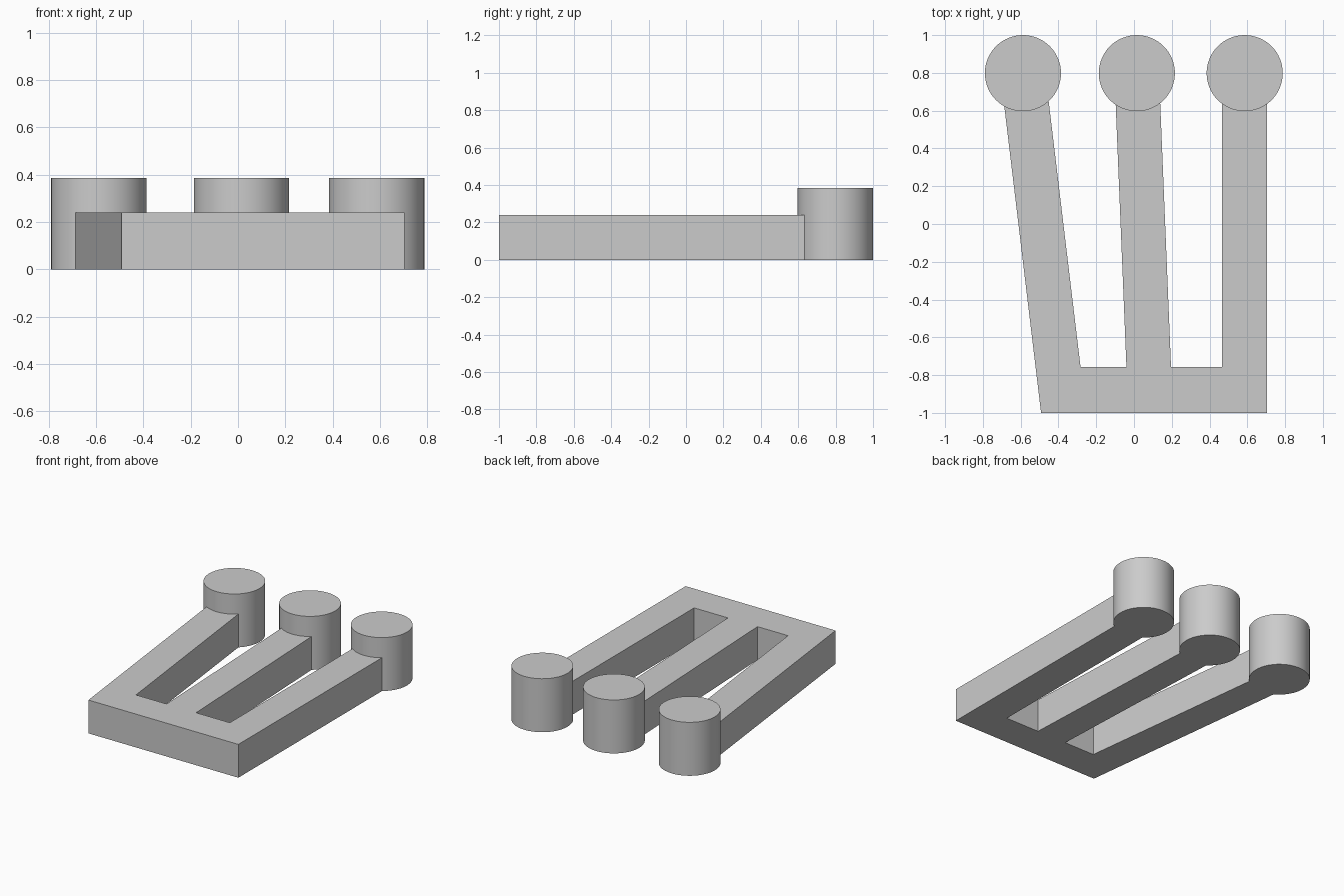
import bpy
import bmesh
import math

if "Cube" in bpy.data.objects:
    bpy.data.objects.remove(bpy.data.objects["Cube"], do_unlink=True)

grey = bpy.data.materials.new("plain grey")
grey.use_nodes = True
colour = (0.6, 0.6, 0.6, 1)
grey.diffuse_color = colour
grey.node_tree.nodes["Principled BSDF"].inputs["Base Color"].default_value = colour

FRAME_HEIGHT = 0.24
POST_HEIGHT = 0.385
POST_RADIUS = 0.2015
POST_Y = 0.7985


def prism(name, outline, height):
    """Extrude a flat outline upwards from the ground."""
    bm = bmesh.new()
    base = bm.faces.new([bm.verts.new((x, y, 0)) for x, y in outline])
    top = bmesh.ops.extrude_face_region(bm, geom=[base], use_keep_orig=True)["geom"]
    bmesh.ops.translate(bm, vec=(0, 0, height),
                        verts=[v for v in top if isinstance(v, bmesh.types.BMVert)])
    bmesh.ops.recalc_face_normals(bm, faces=bm.faces)
    mesh = bpy.data.meshes.new(name)
    bm.to_mesh(mesh)
    bm.free()
    mesh.materials.append(grey)
    obj = bpy.data.objects.new(name, mesh)
    bpy.context.collection.objects.link(obj)
    return obj


# Three-armed frame, with the arm tips buried in the posts
tip, notch = 0.66, -0.757
prism("three_armed_frame", [
    (-0.492, -1), (0.703, -1),
    (0.703, tip), (0.465, tip), (0.465, notch),
    (0.196, notch), (0.138, tip), (-0.098, tip), (-0.04, notch),
    (-0.283, notch), (-0.453, tip), (-0.691, tip),
], FRAME_HEIGHT)

# Round post at the end of each arm
SIDES = 64
for side, x in (("right", -0.588), ("middle", 0.015), ("left", 0.586)):
    circle = [(x + POST_RADIUS * math.cos(math.tau * i / SIDES),
               POST_Y + POST_RADIUS * math.sin(math.tau * i / SIDES))
              for i in range(SIDES)]
    post = prism(side + "_round_post", circle, POST_HEIGHT)
    bpy.ops.object.select_all(action="DESELECT")
    post.select_set(True)
    bpy.context.view_layer.objects.active = post
    bpy.ops.object.shade_smooth_by_angle(angle=math.radians(30))
